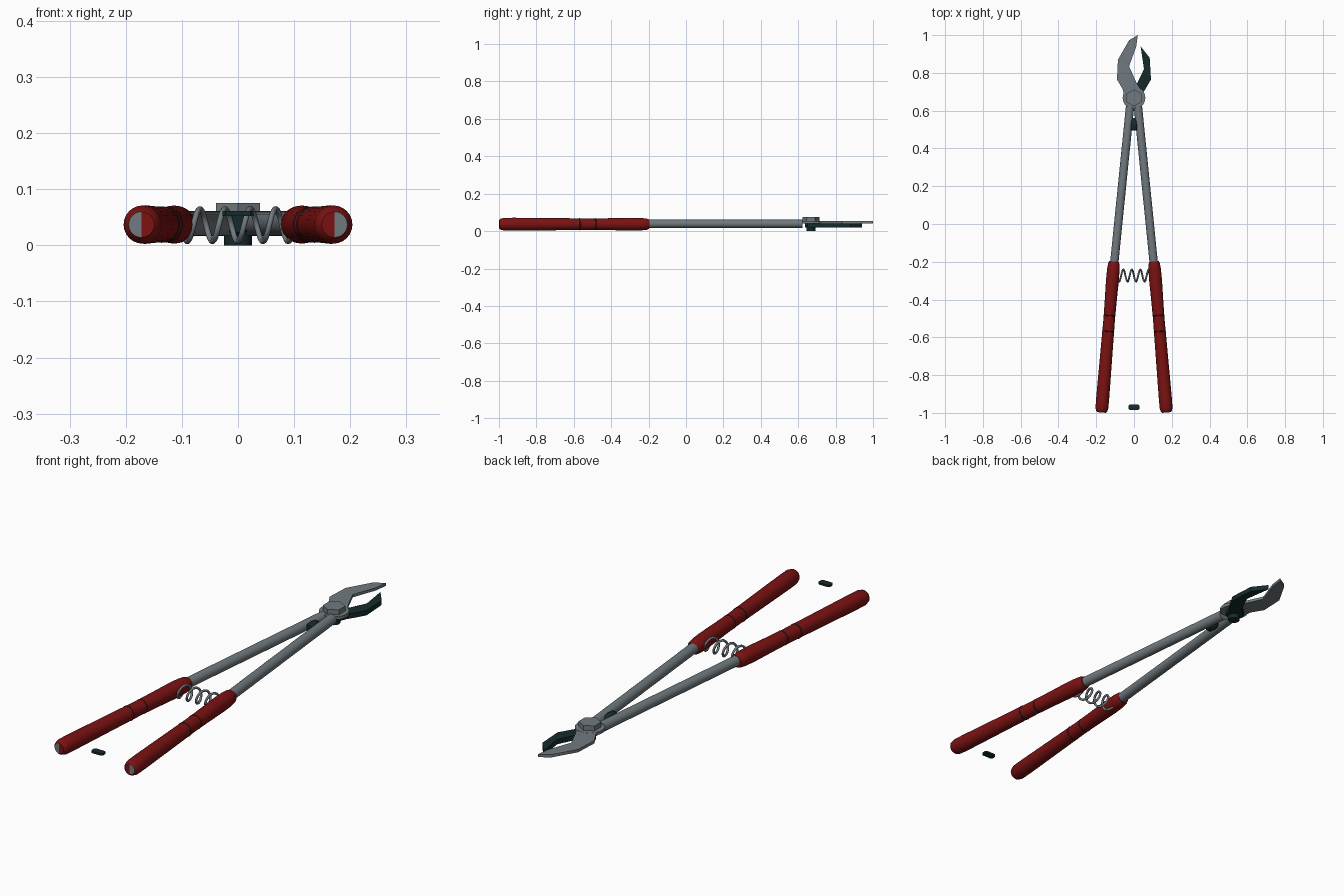
import bpy, bmesh, math
from mathutils import Vector

if "Cube" in bpy.data.objects:
    bpy.data.objects.remove(bpy.data.objects["Cube"])


def material(name, rgb):
    m = bpy.data.materials.new(name)
    m.diffuse_color = (*rgb, 1)
    m.use_nodes = True
    m.node_tree.nodes["Principled BSDF"].inputs["Base Color"].default_value = m.diffuse_color
    return m


STEEL = material("steel grey", (0.165, 0.195, 0.215))
RED = material("grip red", (0.2, 0.006, 0.006))
DARK = material("dark green black", (0.008, 0.023, 0.025))
ZC = 0.037          # height of the handle axis
PIVOT = Vector((0, 0.668, 0))


def finish(name, bm, mats, smooth=True):
    bmesh.ops.recalc_face_normals(bm, faces=bm.faces)
    me = bpy.data.meshes.new(name)
    bm.to_mesh(me)
    bm.free()
    ob = bpy.data.objects.new(name, me)
    bpy.context.collection.objects.link(ob)
    for m in mats:
        me.materials.append(m)
    if smooth:
        bpy.ops.object.select_all(action='DESELECT')
        ob.select_set(True)
        bpy.context.view_layer.objects.active = ob
        bpy.ops.object.shade_smooth_by_angle(angle=math.radians(35))
    return ob


def lathe(name, p0, p1, profile, mats, n=24):
    """Revolve (fraction along axis, radius) pairs about the line p0-p1."""
    p0, p1 = Vector(p0), Vector(p1)
    d = (p1 - p0).normalized()
    u = d.cross(Vector((0, 0, 1))).normalized()
    w = u.cross(d)
    bm = bmesh.new()
    rings = []
    for t, r in profile:
        c = p0.lerp(p1, t)
        rings.append([bm.verts.new(c + r * (u * math.cos(a) + w * math.sin(a)))
                      for a in (math.tau * (i + 0.0) / n + math.pi / 2 for i in range(n))])
    for a, b in zip(rings, rings[1:]):
        for i in range(n):
            bm.faces.new((a[i], a[(i + 1) % n], b[(i + 1) % n], b[i]))
    for ring, (t, r) in ((rings[0], profile[0]), (rings[-1], profile[-1])):
        c = bm.verts.new(p0.lerp(p1, t))
        for i in range(n):
            bm.faces.new((ring[i], ring[(i + 1) % n], c))
    # half of the butt end shows the steel core
    if len(mats) > 1:
        for f in bm.faces:
            m = f.calc_center_median()
            if len(f.verts) == 3 and m.y < -0.9 and abs(m.x) > abs(p0.x):
                f.material_index = 1
    return finish(name, bm, mats)


def plate(name, pts, z0, z1, mat):
    """Extrude a flat outline between two heights."""
    bm = bmesh.new()
    f = bm.faces.new([bm.verts.new((x, y, z0)) for x, y in pts])
    ext = bmesh.ops.extrude_face_region(bm, geom=[f])
    vs = [v for v in ext["geom"] if isinstance(v, bmesh.types.BMVert)]
    bmesh.ops.translate(bm, verts=vs, vec=(0, 0, z1 - z0))
    return finish(name, bm, [mat])


def polygon(n, r, phase=0.0):
    return [(PIVOT.x + r * math.sin(math.tau * i / n + phase),
             PIVOT.y + r * math.cos(math.tau * i / n + phase)) for i in range(n)]


# handles: steel rods, red grips and dark grip rings
GRIP = [(0, 0.023), (0.008, 0.029), (0.03, 0.034), (0.1, 0.0345), (0.3, 0.033),
        (0.5, 0.0315), (0.62, 0.0305), (0.75, 0.032), (0.88, 0.034),
        (0.95, 0.033), (0.985, 0.03), (1, 0.025)]
for side, s in (("left", -1), ("right", 1)):
    butt, neck = Vector((s * 0.172, -0.998, ZC)), Vector((s * 0.106, -0.198, ZC))
    lathe(side + "_rod", (s * 0.112, -0.28, 0.039), (s * 0.021, 0.622, 0.039),
          [(0, 0.022), (1, 0.022)], [STEEL])
    lathe(side + "_grip", butt, neck, GRIP, [RED, STEEL])
    for k, (t, r) in enumerate(((0.537, 0.0325), (0.642, 0.0318))):
        lathe(f"{side}_grip_ring_{k + 1}", butt.lerp(neck, t - 0.005),
              butt.lerp(neck, t + 0.005), [(0, r - 0.002), (0.3, r), (0.7, r), (1, r - 0.002)], [DARK])

# blades
plate("upper_blade", [(-0.055, 0.69), (-0.058, 0.71), (-0.09, 0.765), (-0.085, 0.87),
                      (-0.026, 0.973), (0.02, 1.0), (0.012, 0.94), (-0.026, 0.835),
                      (0.012, 0.75), (0.04, 0.705), (0, 0.67)], 0.0405, 0.053, STEEL)
plate("pivot_disc", polygon(32, 0.06), 0.04, 0.0535, STEEL)
plate("lower_blade", [(0.045, 0.69), (0.058, 0.71), (0.09, 0.765), (0.083, 0.88),
                      (0.035, 0.94), (0.053, 0.82), (0.012, 0.735), (-0.03, 0.7),
                      (-0.03, 0.65), (0, 0.635), (0.03, 0.65)], 0.019, 0.0405, DARK)

# pivot bolt head and nut
plate("pivot_bolt_head", polygon(6, 0.045), 0.05, 0.075, STEEL)
plate("pivot_nut", polygon(12, 0.025), 0.0, 0.03, DARK)

# rubber stop between the rods
lathe("rubber_stop", (0, 0.495, 0.039), (0, 0.56, 0.039),
      [(0, 0.016), (0.08, 0.02), (0.5, 0.022), (0.75, 0.019), (0.92, 0.013), (1, 0.007)], [DARK], 16)

# loose locking tab between the grip ends
plate("locking_tab", [(-0.028, -0.979), (-0.022, -0.985), (0.022, -0.985), (0.028, -0.979),
                      (0.028, -0.961), (0.022, -0.955), (-0.022, -0.955), (-0.028, -0.961)],
      0.052, 0.061, DARK)

# return spring
cu = bpy.data.curves.new("spring_path", 'CURVE')
cu.dimensions = '3D'
cu.bevel_depth = 0.005
cu.bevel_resolution = 2
cu.use_fill_caps = True
N = 140
sp = cu.splines.new('POLY')
sp.points.add(N)
for i, p in enumerate(sp.points):
    x = -0.1 + 0.2 * i / N
    a = math.tau * (x + 0.068) / 0.045
    p.co = (x, -0.273 + 0.032 * math.sin(a), ZC - 0.001 + 0.029 * math.cos(a), 1)
sp.use_smooth = True
cu.materials.append(STEEL)
bpy.context.collection.objects.link(bpy.data.objects.new("return_spring", cu))
